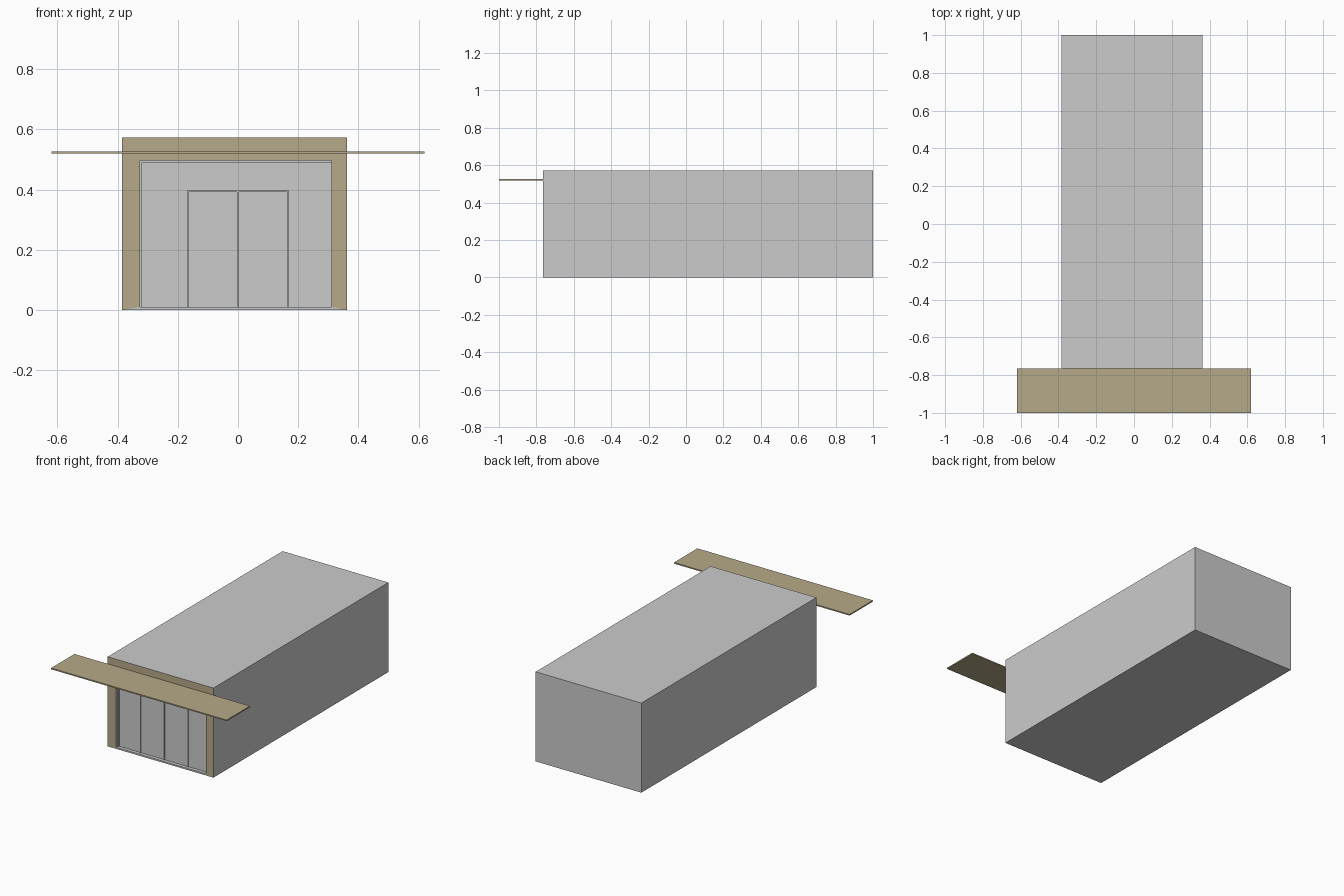
import bpy, bmesh

if "Cube" in bpy.data.objects:
    bpy.data.objects.remove(bpy.data.objects["Cube"])

tan = bpy.data.materials.new("tan")
tan.diffuse_color = (0.47, 0.40, 0.25, 1)
tan.use_nodes = True
tan.node_tree.nodes["Principled BSDF"].inputs["Base Color"].default_value = tan.diffuse_color
grey = bpy.data.materials.new("grey")
grey.diffuse_color = (0.8, 0.8, 0.8, 1)
grey.use_nodes = True
grey.node_tree.nodes["Principled BSDF"].inputs["Base Color"].default_value = grey.diffuse_color

X0, X1, FRONT, BACK, TOP = -0.385, 0.362, -0.765, 1.0, 0.572
OX0, OX1, OZ0, OZ1 = -0.325, 0.31, 0.01, 0.497   # shopfront opening
RECESS = FRONT + 0.022


def box(name, x0, x1, y0, y1, z0, z1, mat=None):
    bm = bmesh.new()
    bmesh.ops.create_cube(bm, size=1)
    for v in bm.verts:
        v.co = ((x0 + x1) / 2 + v.co.x * (x1 - x0),
                (y0 + y1) / 2 + v.co.y * (y1 - y0),
                (z0 + z1) / 2 + v.co.z * (z1 - z0))
    me = bpy.data.meshes.new(name)
    bm.to_mesh(me)
    bm.free()
    ob = bpy.data.objects.new(name, me)
    bpy.context.collection.objects.link(ob)
    if mat:
        me.materials.append(mat)
    return ob


# Building shell with a tan facade around a shallow recessed opening
bm = bmesh.new()


def ring(x0, x1, y, z0, z1):
    return [bm.verts.new(c) for c in
            ((x0, y, z0), (x1, y, z0), (x1, y, z1), (x0, y, z1))]


rings = [ring(X0, X1, BACK, 0, TOP), ring(X0, X1, FRONT, 0, TOP),
         ring(OX0, OX1, FRONT, OZ0, OZ1), ring(OX0, OX1, RECESS, OZ0, OZ1)]
bm.faces.new(rings[0])
bm.faces.new(rings[-1])
for k in range(3):
    for i in range(4):
        j = (i + 1) % 4
        f = bm.faces.new((rings[k][i], rings[k][j], rings[k + 1][j], rings[k + 1][i]))
        if k == 1 and i != 0:
            f.material_index = 1
bmesh.ops.recalc_face_normals(bm, faces=bm.faces)
mesh = bpy.data.meshes.new("building_shell")
bm.to_mesh(mesh)
bm.free()
mesh.materials.append(grey)
mesh.materials.append(tan)
bpy.context.collection.objects.link(bpy.data.objects.new("building_shell", mesh))

# Canopy over the entrance
box("canopy", -0.62, 0.62, -1.0, FRONT, 0.519, 0.527, tan)

# Slim shopfront trim
T = 0.007
P = RECESS - 0.006
box("window_frame_left", OX0, OX0 + T, P, RECESS, OZ0, OZ1)
box("window_frame_top", OX0 + T, OX1, P, RECESS, OZ1 - T, OZ1)

# Double door: jambs, centre stile and head
for label, x in (("left_jamb", -0.167), ("centre_stile", 0.0), ("right_jamb", 0.167)):
    box("door_" + label, x - 0.003, x + 0.003, P, RECESS, OZ0, 0.392)
box("door_head", -0.17, 0.17, P, RECESS, 0.392, 0.397)
